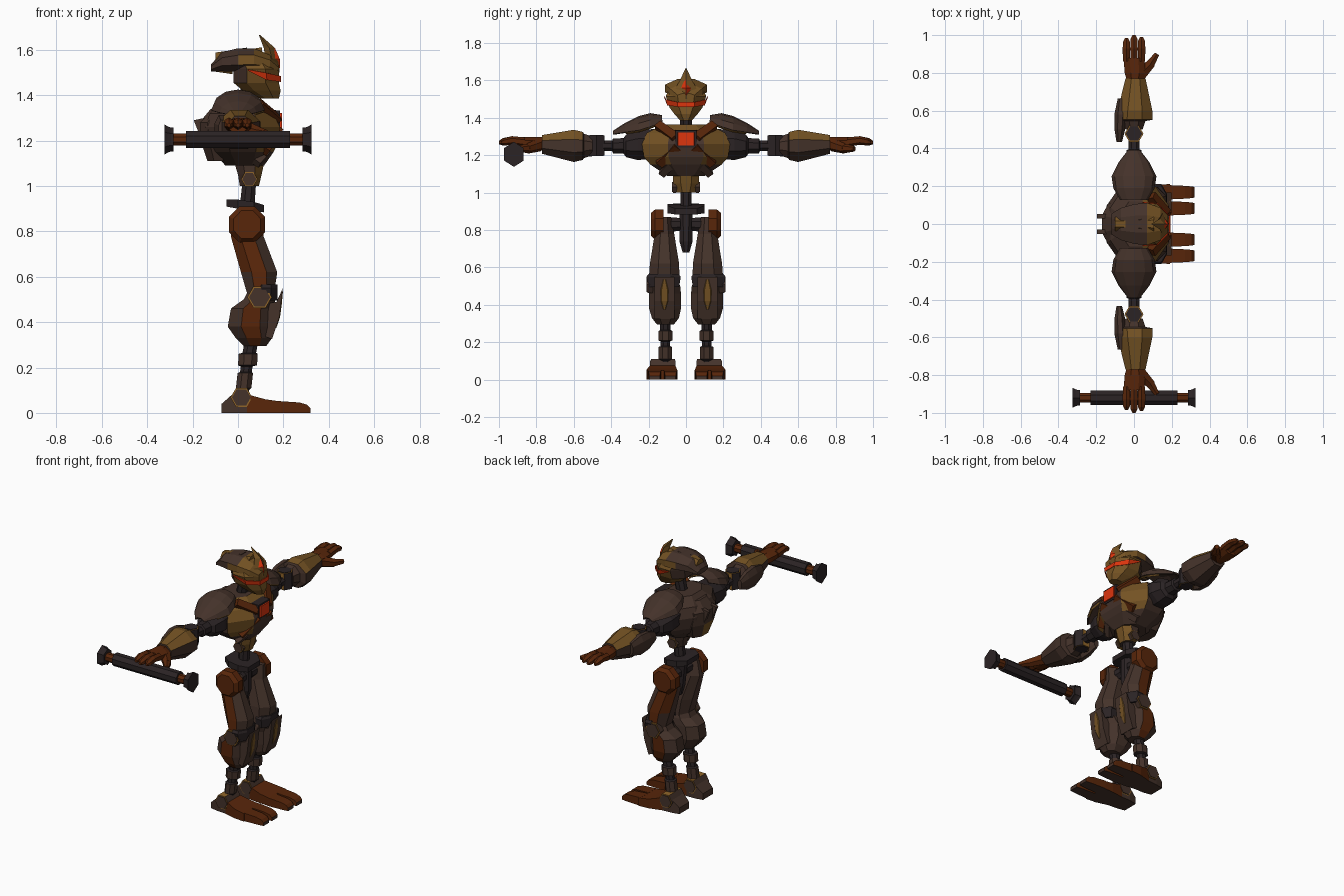
import bpy, bmesh, math
from mathutils import Vector


def material(name, rgb):
    m = bpy.data.materials.new(name)
    m.diffuse_color = (*rgb, 1)
    return m


MATS = [material("dark_iron", (0.024, 0.017, 0.018)),
        material("brown_metal", (0.058, 0.032, 0.023)),
        material("bronze", (0.175, 0.085, 0.017)),
        material("rust", (0.098, 0.019, 0.003)),
        material("glow_orange", (0.72, 0.035, 0.004)),
        material("bright_trim", (0.28, 0.13, 0.022))]
DARK, BROWN, GOLD, RUST, GLOW, TRIM = range(6)


def finish(name, bm, mat, mirror=False):
    """mat is a colour index or a rule taking (centre, normal)."""
    bmesh.ops.recalc_face_normals(bm, faces=bm.faces)
    for f in bm.faces:
        f.normal_update()
        f.material_index = mat(f.calc_center_median(), f.normal) if callable(mat) else mat
    me = bpy.data.meshes.new(name)
    bm.to_mesh(me)
    bm.free()
    ob = bpy.data.objects.new(name, me)
    for m in MATS:
        me.materials.append(m)
    bpy.context.collection.objects.link(ob)
    if mirror:
        mod = ob.modifiers.new("mirror", 'MIRROR')
        mod.use_axis = (False, True, False)
    return ob


def loft(name, axis, rings, mat, n=8, mirror=False, flat=True):
    """rings: (position on axis, centre a, centre b, radius a, radius b)."""
    bm = bmesh.new()
    k = 1 / math.cos(math.pi / n) if flat else 1
    loops = []
    for t, a, b, ra, rb in rings:
        loop = []
        for i in range(n):
            w = 2 * math.pi * (i + (0.5 if flat else 0)) / n
            u, v = a + k * ra * math.cos(w), b + k * rb * math.sin(w)
            loop.append(bm.verts.new({'x': (t, u, v), 'y': (u, t, v), 'z': (u, v, t)}[axis]))
        loops.append(loop)
    for p, q in zip(loops, loops[1:]):
        for i in range(n):
            j = (i + 1) % n
            bm.faces.new((p[i], p[j], q[j], q[i]))
    bm.faces.new(loops[0])
    bm.faces.new(loops[-1])
    return finish(name, bm, mat, mirror)


def prism(name, profile, y0, y1, mat, mirror=False):
    """Side profile in x, z extruded along y."""
    bm = bmesh.new()
    f = bm.faces.new([bm.verts.new((x, y0, z)) for x, z in profile])
    new = bmesh.ops.extrude_face_region(bm, geom=[f])['geom']
    bmesh.ops.translate(bm, vec=(0, y1 - y0, 0),
                        verts=[v for v in new if isinstance(v, bmesh.types.BMVert)])
    return finish(name, bm, mat, mirror)


def bar(name, p, q, r0, r1, mat, n=6, mirror=True):
    p, q = Vector(p), Vector(q)
    bm = bmesh.new()
    bmesh.ops.create_cone(bm, cap_ends=True, segments=n, radius1=r0, radius2=r1, depth=(q - p).length)
    rot = (q - p).to_track_quat('Z', 'Y').to_matrix()
    for v in bm.verts:
        v.co = rot @ v.co + (p + q) / 2
    return finish(name, bm, mat, mirror)


def joint_disc(name, axis, t0, t1, a, b, r, face=BROWN):
    """Six-sided joint cap with a bright rim."""
    s = r * 0.86
    loft(name + "_rim", axis, [(t0, a, b, r, r), (t1, a, b, r, r)],
         lambda c, n: TRIM if max(abs(n.y), abs(n.z)) > .95 else face, 6, True, False)
    loft(name, axis, [(t0 - .004, a, b, s, s), (t1 + .004, a, b, s, s)], face, 6, True, False)


# Head: mask, visor, helmet, crest
loft("face_mask", 'z', [(1.385, .14, 0, .04, .03), (1.42, .105, 0, .083, .062),
     (1.455, .08, 0, .1, .088), (1.515, .08, 0, .1, .108), (1.56, .06, 0, .09, .09)],
     lambda c, n: GOLD if c.x > .02 else BROWN)
bm = bmesh.new()
side = [(.045, .113, 1.514, .112, 1.508), (.125, .107, 1.499, .097, 1.468), (.185, .045, 1.485, .042, 1.459)]
cols = side + [(x, -y, a, -w, b) for x, y, a, w, b in reversed(side)]
pts = [(bm.verts.new((x, y, a)), bm.verts.new((x, w, b))) for x, y, a, w, b in cols]
for p, q in zip(pts, pts[1:]):
    bm.faces.new((p[0], p[1], q[1], q[0]))
finish("visor", bm, GLOW).modifiers.new("thickness", 'SOLIDIFY').thickness = 0.004
loft("helmet", 'x', [(-.12, 0, 1.52, .055, .015), (-.07, 0, 1.548, .085, .042), (0, 0, 1.555, .105, .052),
     (.07, 0, 1.557, .112, .05), (.14, 0, 1.54, .085, .038), (.18, 0, 1.515, .045, .016)],
     lambda c, n: GOLD if c.x > .1 or (abs(n.y) > .8 and c.x > .03) else BROWN)
for i, (x, z, w) in enumerate([(-.06, 1.546, .045), (.005, 1.557, .055), (.07, 1.558, .05)]):
    loft(f"helmet_ridge_{i}", 'x', [(x - .04, 0, z, w * .8, .042), (x + .035, 0, z, w, .053)],
         GOLD if i != 1 else BROWN)
loft("crest", 'z', [(1.5, .162, 0, .022, .05), (1.56, .15, 0, .028, .055), (1.61, .137, 0, .024, .028),
     (1.665, .095, 0, .003, .003)], GOLD, 4, flat=False)
loft("crest_gem", 'z', [(1.52, .163, 0, .022, .008), (1.56, .156, 0, .028, .038),
     (1.608, .141, 0, .022, .006)], GLOW, 4, flat=False)
loft("neck", 'z', [(1.3, .02, 0, .05, .05), (1.36, .03, 0, .033, .032), (1.45, .05, 0, .033, .035)], DARK)


def chest_colour(c, n):
    if n.x < .3 or c.z < 1.13 or (abs(c.y) < .02 and c.z < 1.3):
        return BROWN
    return GOLD


# Torso
loft("chest", 'z', [(1.09, .03, 0, .085, .1), (1.15, .022, 0, .135, .19), (1.19, .02, 0, .155, .225),
     (1.26, .02, 0, .165, .235), (1.32, .015, 0, .14, .21), (1.365, .01, 0, .085, .12)], chest_colour)
loft("core_frame", 'x', [(.1, 0, 1.287, .06, .05), (.186, 0, 1.287, .056, .046)], DARK, 4)
loft("core_light", 'x', [(.15, 0, 1.287, .046, .038), (.194, 0, 1.287, .044, .035)], GLOW, 4)
bar("upper_strap", (.168, .055, 1.29), (.09, .15, 1.36), .034, .03, RUST, 4)
bar("lower_strap", (.17, .045, 1.25), (.115, .145, 1.155), .034, .03, RUST, 4)
bar("rib_plate", (.14, .06, 1.17), (.08, .13, 1.1), .03, .025, BROWN, 4)
loft("back_plate", 'z', [(1.11, -.085, 0, .05, .08), (1.2, -.1, 0, .065, .12), (1.28, -.11, 0, .06, .11),
     (1.34, -.07, 0, .05, .08)], lambda c, n: GOLD if c.z < 1.2 and n.x < -.9 else BROWN)
prism("back_fin", [(-.195, 1.29), (-.16, 1.2), (-.1, 1.2), (-.1, 1.31)], .03, .052, BROWN, True)
loft("belly", 'z', [(1.0, .05, 0, .042, .048), (1.05, .052, 0, .052, .068), (1.1, .05, 0, .065, .07),
     (1.16, .045, 0, .1, .09)], lambda c, n: GOLD if n.x > .5 else BROWN)
joint_disc("waist_joint", 'y', .05, .07, .05, 1.03, .036)

# Pelvis
loft("pelvis", 'z', [(.68, .05, 0, .02, .018), (.74, .05, 0, .035, .035), (.9, .042, 0, .045, .036),
     (.93, .042, 0, .032, .03), (1.02, .05, 0, .03, .03)], DARK)
loft("hip_bar", 'x', [(-.05, 0, .925, .06, .016), (0, 0, .92, .098, .02), (.07, 0, .91, .098, .02),
     (.115, 0, .9, .06, .016)], DARK, 4)
loft("hip_axle", 'y', [(.03, .045, .83, .035, .035), (.13, .045, .83, .04, .04)], DARK, 8, True)
loft("hip_disc", 'y', [(.12, .04, .83, .08, .08), (.165, .04, .83, .08, .08), (.187, .04, .83, .06, .062)],
     RUST, 8, True)

# Legs
outer_rust = lambda c, n: RUST if n.y > .75 else BROWN
loft("thigh", 'z', [(.87, .05, .115, .06, .035), (.78, .04, .115, .072, .052), (.62, .093, .115, .08, .078),
     (.52, .1, .117, .058, .083)], outer_rust, 8, True)
loft("knee_cuff", 'z', [(.495, .12, .117, .055, .08), (.55, .125, .12, .05, .092), (.565, .125, .12, .048, .08)],
     DARK, 8, True)
loft("shin", 'z', [(.54, .1, .115, .055, .07), (.5, .095, .115, .07, .084), (.46, .062, .113, .093, .086),
     (.38, .055, .112, .1, .085), (.33, .07, .11, .08, .072), (.295, .075, .11, .05, .045)],
     outer_rust, 8, True)
prism("knee_guard", [(.198, .55), (.182, .42), (.15, .325), (.11, .34), (.12, .48), (.17, .49)],
      .062, .168, BROWN, True)
loft("knee_inlay", 'z', [(.375, .165, .115, .004, .006), (.42, .174, .115, .011, .026),
     (.48, .182, .115, .011, .027), (.535, .194, .115, .004, .008)], GOLD, 6, True)
joint_disc("knee_joint", 'y', .17, .206, .095, .51, .054)
loft("ankle", 'z', [(.32, .06, .11, .03, .028), (.265, .05, .11, .03, .028), (.26, .045, .11, .042, .038),
     (.21, .042, .11, .042, .038), (.205, .038, .11, .026, .025), (.18, .035, .11, .026, .025),
     (.175, .032, .11, .034, .036), (.11, .025, .11, .034, .036), (.1, .02, .11, .028, .028),
     (.05, .015, .11, .03, .03)],
     lambda c, n: BROWN if .21 < c.z < .26 or .11 < c.z < .175 else DARK, 8, True)
joint_disc("ankle_joint", 'y', .06, .188, .015, .068, .048)
loft("foot", 'x', [(-.072, .12, .02, .05, .02), (-.02, .12, .043, .06, .043), (.04, .122, .041, .062, .041),
     (.12, .128, .03, .078, .03), (.19, .13, .025, .082, .025)],
     lambda c, n: BROWN if c.x < .03 or n.z < -.5 else RUST, 4, True)
for name, y in (("inner_toe", .083), ("outer_toe", .168)):
    loft(name, 'x', [(.18, y, .026, .038, .026), (.27, y, .023, .034, .023), (.305, y, .018, .031, .018),
         (.32, y, .01, .028, .01)], lambda c, n: BROWN if n.z < -.5 or n.x > .8 else RUST, 4, True)

# Curved shoulder shell
bm = bmesh.new()
rows = []
for y, w, top, drop in [(.13, .065, 1.405, .03), (.19, .1, 1.415, .065), (.25, .11, 1.4, .07),
                        (.32, .075, 1.365, .045), (.385, .025, 1.322, .012)]:
    rows.append([bm.verts.new((w * math.cos(a), y, top - drop * (1 - math.sin(a))))
                 for a in [math.pi * i / 6 for i in range(7)]])
for p, q in zip(rows, rows[1:]):
    for i in range(6):
        bm.faces.new((p[i], p[i + 1], q[i + 1], q[i]))
finish("shoulder_shell", bm, BROWN, True).modifiers.new(
    "thickness", 'SOLIDIFY').thickness = -0.01
# Thin bright rim along the front of the shell
for i, (p, q) in enumerate([((.064, .13, 1.374), (.1, .19, 1.349)), ((.1, .19, 1.349), (.109, .25, 1.329)),
                            ((.109, .25, 1.329), (.075, .32, 1.319))]):
    bar(f"shell_rim_{i}", p, q, .007, .007, GOLD, 4)

# Arms
loft("shoulder_core", 'y', [(.17, 0, 1.26, .08, .08), (.26, 0, 1.255, .085, .08), (.32, 0, 1.25, .065, .06),
     (.335, 0, 1.25, .04, .04)], DARK, 8, True)
loft("upper_arm", 'y', [(.31, 0, 1.25, .045, .042), (.39, 0, 1.25, .04, .04), (.395, 0, 1.25, .03, .028),
     (.5, 0, 1.25, .03, .028)], DARK, 8, True)
joint_disc("elbow_joint", 'z', 1.2, 1.305, 0, .478, .05, DARK)
loft("forearm", 'y', [(.5, .0, 1.25, .045, .05), (.545, .0, 1.25, .06, .065),
     (.552, .003, 1.25, .096, .075), (.6, .005, 1.25, .092, .086), (.77, .008, 1.258, .053, .05)],
     lambda c, n: GOLD if n.z > .45 and c.y > .55 else BROWN, 8, True)
loft("elbow_guard", 'y', [(.435, -.078, 1.25, .015, .03), (.5, -.075, 1.25, .028, .055),
     (.58, -.072, 1.25, .032, .062), (.665, -.068, 1.25, .018, .04)], BROWN, 8, True)

# Hands
loft("palm", 'y', [(.74, .005, 1.26, .038, .034), (.8, .005, 1.262, .054, .037), (.88, 0, 1.268, .056, .028)],
     RUST, 8, True)
for i, (x, tip) in enumerate([(-.04, .985), (0, 1.0), (.04, .99)]):
    loft(f"finger_{i}", 'y', [(.86, x, 1.27, .019, .022), (.93, x, 1.279, .02, .02),
         (tip - .02, x, 1.272, .018, .017), (tip, x, 1.268, .008, .008)], RUST, 6, True)
bar("thumb_base", (.03, .785, 1.255), (.09, .85, 1.235), .035, .027, RUST)
bar("thumb_tip", (.082, .84, 1.237), (.122, .9, 1.235), .027, .015, RUST)

# Staff held under one hand
for name, x0, x1, r, col in [("staff_grip", -.29, .29, .026, RUST), ("staff_tube", -.23, .23, .038, DARK)]:
    loft(name, 'x', [(x0, -.92, 1.205, r, r), (x1, -.92, 1.205, r, r)], col, 8)
for name, s in (("staff_cap_front", 1), ("staff_cap_back", -1)):
    loft(name, 'x', [(s * x, -.92, 1.205, r * .9, r) for x, r in
         [(.285, .045), (.295, .045), (.31, .05), (.325, .058)]], DARK, 6)
